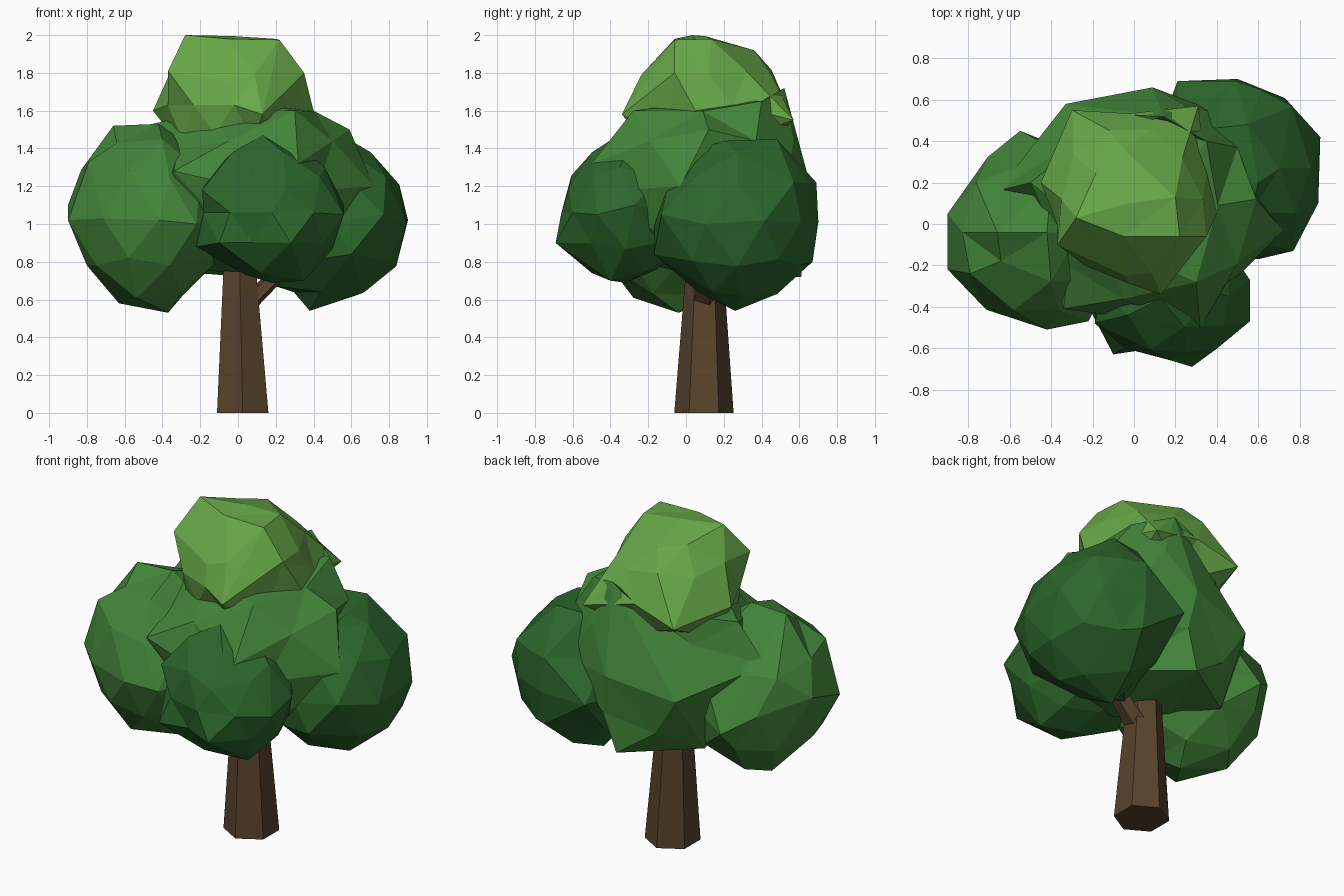
import bpy
import bmesh
import random
from mathutils import Vector

cube = bpy.data.objects.get("Cube")
if cube:
    bpy.data.objects.remove(cube, do_unlink=True)

random.seed(4)


def make_material(name, rgb):
    mat = bpy.data.materials.new(name)
    mat.use_nodes = True
    colour = (*rgb, 1)
    mat.diffuse_color = colour
    mat.node_tree.nodes["Principled BSDF"].inputs["Base Color"].default_value = colour
    return mat


light_green = make_material("light green", (.135, .39, .065))
mid_green = make_material("mid green", (.055, .235, .041))
dark_green = make_material("dark green", (.025, .135, .025))
bark = make_material("bark brown", (.1, .055, .025))


def finish(name, bm, mat):
    bmesh.ops.recalc_face_normals(bm, faces=bm.faces)
    mesh = bpy.data.meshes.new(name)
    bm.to_mesh(mesh)
    bm.free()
    mesh.materials.append(mat)
    obj = bpy.data.objects.new(name, mesh)
    bpy.context.collection.objects.link(obj)
    return obj


def foliage(name, mat, centre, radii, corners):
    """Faceted leaf clump: a roughened icosphere with its main corners pulled out."""
    bm = bmesh.new()
    bmesh.ops.create_icosphere(bm, subdivisions=2, radius=1)
    centre, radii = Vector(centre), Vector(radii)
    for v in bm.verts:
        v.co = centre + v.co * radii * random.uniform(.92, .99)
    free = list(bm.verts)
    for corner in map(Vector, corners):
        aim = (corner - centre).normalized()
        nearest = max(free, key=lambda v: (v.co - centre).normalized().dot(aim))
        nearest.co = corner
        free.remove(nearest)
    return finish(name, bm, mat)


def limb(name, start, end, r_start, r_end, sides):
    """Tapered straight limb with horizontal end caps."""
    bm = bmesh.new()
    bmesh.ops.create_cone(bm, cap_ends=True, segments=sides,
                          radius1=r_start, radius2=r_end, depth=1)
    start, end = Vector(start), Vector(end)
    for v in bm.verts:
        base = start if v.co.z < 0 else end
        v.co = base + Vector((v.co.x, v.co.y, 0))
    return finish(name, bm, bark)


# Trunk and side branch
limb("trunk", (.025, .095, 0), (.005, .1, .95), .157, .085, 6)
limb("branch", (.02, .1, .55), (.36, .12, .88), .075, .05, 5)

# Central crown
foliage("central_foliage", mid_green, (.1, .09, 1.18), (.59, .57, .5), [
    (.72, -.03, 1.2), (.35, .4, 1.65), (.59, .12, 1.5), (.3, -.28, 1.6),
    (.32, -.5, 1.32), (.09, .66, 1.2), (-.33, .58, 1.12), (.25, .57, 1.45),
    (-.34, -.41, 1.28), (-.66, .16, 1.28), (-.5, .2, 1.52), (.05, .61, .72),
    (-.36, .33, .75), (.14, .52, 1.72), (-.08, .53, 1.6), (.5, .3, 1.25),
    (.13, .63, .96), (-.18, .56, .88)])

# Clump on the right-hand side of the model
foliage("right_foliage", mid_green, (-.47, -.04, 1.03), (.43, .48, .5), [
    (-.9, .05, 1.1), (-.9, -.22, 1.02), (-.66, -.04, 1.52), (-.42, -.04, 1.53),
    (-.42, -.51, 1.02), (-.37, -.04, .53), (-.63, .06, .58), (-.8, -.1, .78),
    (-.55, .45, .93), (-.79, -.24, 1.33), (-.6, .26, 1.24), (-.22, -.47, 1)])

# Clump on the left-hand side of the model
foliage("left_foliage", dark_green, (.5, .27, 1.01), (.42, .45, .47), [
    (.9, .42, 1.02), (.89, .1, 1), (.77, -.13, 1.05), (.76, .57, 1.22),
    (.49, .69, 1.22), (.21, .69, 1), (.55, .48, 1.45), (.6, .2, 1.44),
    (.38, .26, .54), (.62, .3, .62), (.6, -.17, .84), (.5, .67, .8),
    (.2, .15, .67), (.36, .46, 1.44)])

# Front clump
foliage("front_foliage", dark_green, (.18, -.32, 1.06), (.39, .36, .38), [
    (.28, -.69, .9), (-.1, -.63, .9), (.56, -.47, 1.05), (.56, -.27, 1.1),
    (.13, -.36, 1.47), (.46, -.35, 1.3), (-.19, -.48, 1.18),
    (.35, -.4, .7), (.25, -.62, 1.19), (-.03, -.44, 1.38), (.04, -.35, .73),
    (-.22, -.4, .88)])

# Top clump
foliage("top_foliage", light_green, (-.02, .12, 1.63), (.4, .43, .37), [
    (-.03, .1, 1.995), (-.28, .03, 2), (.2, .13, 1.98), (.22, -.06, 1.975),
    (-.05, .36, 1.92), (-.05, -.06, 1.98),
    (.35, -.06, 1.8), (-.37, -.1, 1.81), (.4, .05, 1.6), (-.45, .2, 1.6),
    (.13, -.34, 1.58), (.31, .57, 1.55), (-.3, .55, 1.55), (-.04, -.25, 1.75)])
